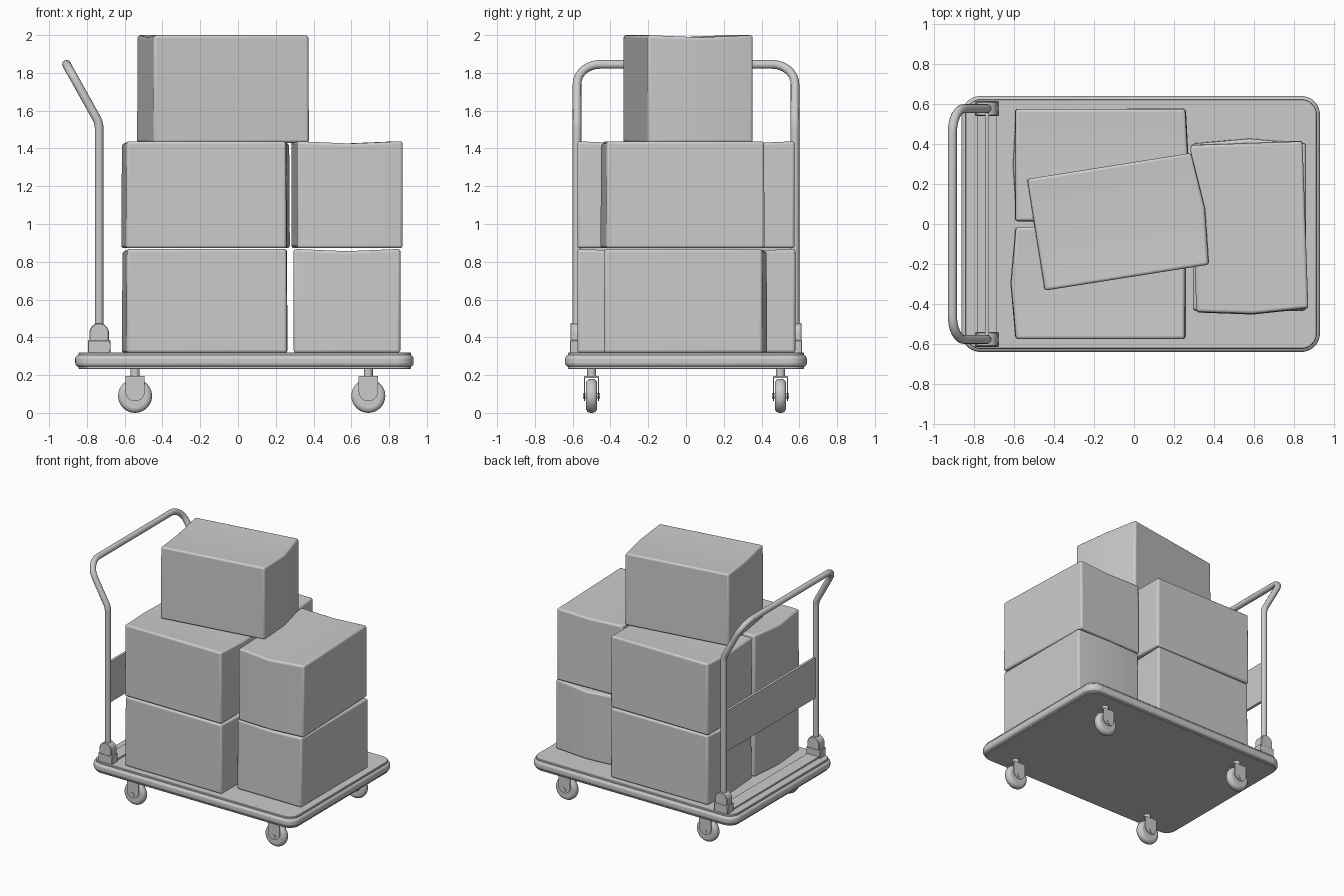
import bpy, bmesh
from math import pi, sin, cos, radians, tan
from mathutils import Vector, Matrix

if "Cube" in bpy.data.objects:
    bpy.data.objects.remove(bpy.data.objects["Cube"])


def finish(bm, name, bevel=0.0, segs=3, angle=40):
    bmesh.ops.recalc_face_normals(bm, faces=bm.faces)
    me = bpy.data.meshes.new(name)
    bm.to_mesh(me)
    bm.free()
    ob = bpy.data.objects.new(name, me)
    bpy.context.collection.objects.link(ob)
    if bevel:
        m = ob.modifiers.new("bevel", 'BEVEL')
        m.width, m.segments, m.limit_method = bevel, segs, 'ANGLE'
        m.angle_limit = radians(40)
    bpy.ops.object.select_all(action='DESELECT')
    bpy.context.view_layer.objects.active = ob
    ob.select_set(True)
    bpy.ops.object.shade_smooth_by_angle(angle=radians(angle))
    return ob


def prism(name, pts, offset, **kw):
    """Extrude a closed 3D outline by an offset vector."""
    bm = bmesh.new()
    f = bm.faces.new([bm.verts.new(p) for p in pts])
    r = bmesh.ops.extrude_face_region(bm, geom=[f])
    vs = [v for v in r['geom'] if isinstance(v, bmesh.types.BMVert)]
    bmesh.ops.translate(bm, verts=vs, vec=offset)
    # keep the starting cap so the solid is closed
    if not f.is_valid:
        bm.faces.new([v for v in bm.verts if v not in vs])
    return finish(bm, name, **kw)


def block(name, lo, hi, **kw):
    pts = [(lo[0], lo[1], lo[2]), (hi[0], lo[1], lo[2]), (hi[0], hi[1], lo[2]), (lo[0], hi[1], lo[2])]
    return prism(name, pts, (0, 0, hi[2] - lo[2]), **kw)


def rounded_rect(x0, x1, y, r, z, n=8):
    pts = []
    for i, (cx, cy) in enumerate([(x1 - r, y - r), (x0 + r, y - r), (x0 + r, r - y), (x1 - r, r - y)]):
        for k in range(n + 1):
            a = (i + k / n) * pi / 2
            pts.append((cx + r * cos(a), cy + r * sin(a), z))
    return pts


def cylinder(name, center, r, depth, rot=Matrix(), **kw):
    bm = bmesh.new()
    bmesh.ops.create_cone(bm, cap_ends=True, segments=32, radius1=r, radius2=r, depth=depth,
                          matrix=Matrix.Translation(center) @ rot)
    return finish(bm, name, **kw)


def tongue(x, y, z_flat, z_round, hw, n=14):
    """Outline in xz with one straight end and one round end."""
    s = 1 if z_round > z_flat else -1
    c = z_round - s * hw
    return [(x - hw, y, z_flat), (x + hw, y, z_flat)] + [
        (x + hw * cos(pi * k / n), y, c + s * hw * sin(pi * k / n)) for k in range(n + 1)]


def fillet(path, r, n=8):
    out = [Vector(path[0])]
    for a, b, c in zip(path, path[1:], path[2:]):
        a, b, c = Vector(a), Vector(b), Vector(c)
        u, v = (a - b).normalized(), (c - b).normalized()
        half = u.angle(v) / 2
        d = min(r / tan(half), 0.12)
        rr = d * tan(half)
        bis = (u + v).normalized()
        center = b + bis * (rr / sin(half))
        p, q = b + u * d - center, b + v * d - center
        for k in range(n + 1):
            out.append(center + p.slerp(q, k / n).normalized() * rr)
    return out + [Vector(path[-1])]


# Platform deck and its surrounding bumper
prism("platform_deck", rounded_rect(-0.845, 0.915, 0.625, 0.08, 0.232), (0, 0, 0.088), bevel=0.004, segs=1)
prism("bumper", rounded_rect(-0.862, 0.93, 0.64, 0.095, 0.243), (0, 0, 0.064), bevel=0.022, segs=4)

# Casters
side = Matrix.Rotation(pi / 2, 4, 'X')
for x in (-0.545, 0.69):
    for y in (-0.5, 0.5):
        cylinder("caster_wheel", (x, y, 0.09), 0.09, 0.06, side, bevel=0.025, segs=4)
        cylinder("caster_axle", (x, y, 0.09), 0.015, 0.09, side)
        cylinder("caster_stem", (x, y, 0.212), 0.024, 0.05)
        block("caster_bridge", (x - 0.05, y - 0.04, 0.186), (x + 0.05, y + 0.04, 0.194))
        for s in (-1, 1):
            prism("caster_fork", tongue(x, y + s * 0.037 - 0.003, 0.192, 0.062, 0.051), (0, 0.006, 0))

# Push handle tube
HX, HY = -0.735, 0.577
path = [(HX, -HY, 0.33), (HX, -HY, 1.535), (-0.908, -HY, 1.845),
        (-0.908, HY, 1.845), (HX, HY, 1.535), (HX, HY, 0.33)]
cu = bpy.data.curves.new("push_handle", 'CURVE')
cu.dimensions, cu.bevel_depth, cu.bevel_resolution, cu.use_fill_caps = '3D', 0.023, 4, True
pts = fillet(path, 0.12)
sp = cu.splines.new('POLY')
sp.points.add(len(pts) - 1)
for p, co in zip(sp.points, pts):
    p.co = (*co, 1)
handle = bpy.data.objects.new("push_handle", cu)
bpy.context.collection.objects.link(handle)
bpy.ops.object.select_all(action='DESELECT')
bpy.context.view_layer.objects.active = handle
handle.select_set(True)
bpy.ops.object.convert(target='MESH')
bpy.ops.object.shade_smooth_by_angle(angle=radians(40))

# Handle brackets, floor strip and back panel
for s in (-1, 1):
    y = s * HY
    prism("handle_bracket", tongue(HX, y - 0.035, 0.315, 0.475, 0.052), (0, 0.07, 0), bevel=0.004, segs=1)
    block("bracket_foot", (HX - 0.06, y - 0.038, 0.315), (HX + 0.06, y + 0.038, 0.385), bevel=0.004, segs=1)
block("floor_strip", (HX - 0.05, -0.55, 0.315), (HX + 0.05, 0.55, 0.332))
block("back_panel", (HX - 0.01, -HY, 0.78), (HX + 0.01, HY, 1.1))


def carton(name, x, y, z0, z1, length, width, turn, bulge=0.025):
    """Carton whose +x end bulges at mid-width and whose top sags there."""
    bm = bmesh.new()
    l, w = length / 2, width / 2
    plan = [(-l, -w), (l, -w), (l + bulge, 0), (l, w), (-l, w), (-l, 0)]
    lo = [bm.verts.new((px, py, z0)) for px, py in plan]
    hi = [bm.verts.new((px * 0.992, py, z1 - (0.012 if py == 0 else 0))) for px, py in plan]
    for ring in (lo, hi):
        bm.faces.new([ring[i] for i in (0, 1, 2, 5)])
        bm.faces.new([ring[i] for i in (5, 2, 3, 4)])
    for i in range(6):
        j = (i + 1) % 6
        bm.faces.new([lo[i], lo[j], hi[j], hi[i]])
    bmesh.ops.transform(bm, verts=bm.verts,
                        matrix=Matrix.Translation((x, y, 0)) @ Matrix.Rotation(radians(turn), 4, 'Z'))
    return finish(bm, name, bevel=0.014, segs=3)


# Stacked cartons
Z0, Z1, Z2, Z3 = 0.318, 0.868, 1.438, 2.0
carton("carton_front_lower", -0.165, -0.295, Z0, Z1, 0.85, 0.56, 180)
carton("carton_back_lower", -0.165, 0.295, Z0, Z1, 0.85, 0.56, 180.5, 0.018)
carton("carton_side_lower", 0.577, -0.015, Z0, Z1, 0.84, 0.565, 90)
carton("carton_front_upper", -0.168, -0.295, Z1 + 0.004, Z2, 0.85, 0.56, 180)
carton("carton_back_upper", -0.168, 0.295, Z1 + 0.004, Z2, 0.855, 0.56, 0, 0.015)
carton("carton_side_upper", 0.577, -0.013, Z1 + 0.004, Z2, 0.84, 0.56, -88, 0.02)
carton("carton_top", -0.08, 0.011, Z2 - 0.008, Z3, 0.835, 0.565, 9)
